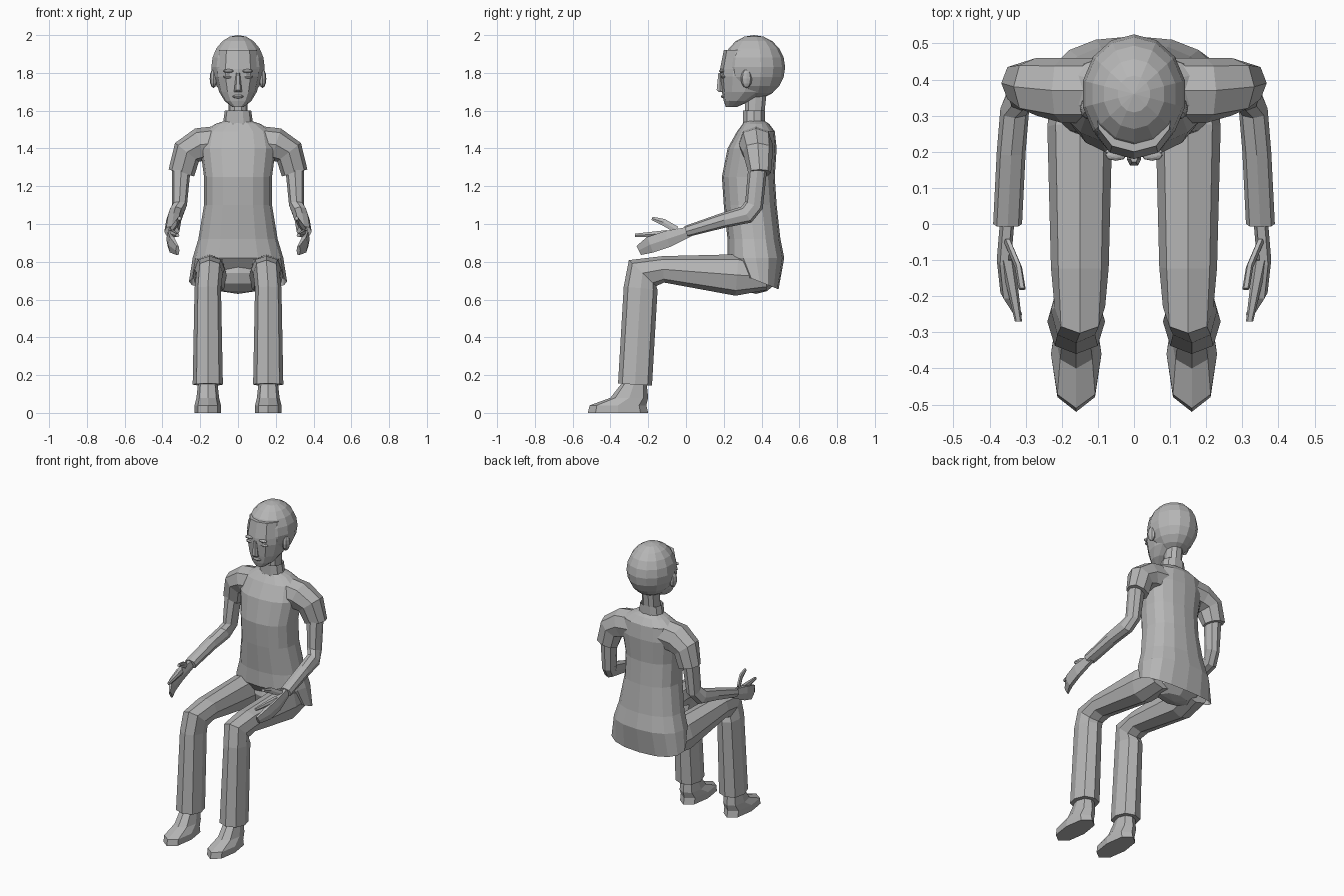
import bpy
import bmesh
from math import cos, sin, pi, copysign
from mathutils import Vector, Matrix

SIDEWAYS = Vector((1, 0, 0))
FORWARD = Vector((0, -1, 0))
UPWARD = Vector((0, 0, 1))
BOXINESS = .85

cube = bpy.data.objects.get("Cube")
if cube:
    bpy.data.objects.remove(cube)

grey = bpy.data.materials.new("plain grey")
grey.use_nodes = True
grey.diffuse_color = (.47, .47, .47, 1)
shader = grey.node_tree.nodes["Principled BSDF"]
shader.inputs["Base Color"].default_value = grey.diffuse_color


def finish(name, bm, mirrored):
    """Turn a bmesh into a flat-shaded object, optionally mirrored across x."""
    bmesh.ops.recalc_face_normals(bm, faces=bm.faces)
    mesh = bpy.data.meshes.new(name)
    bm.to_mesh(mesh)
    bm.free()
    mesh.materials.append(grey)
    obj = bpy.data.objects.new(name, mesh)
    bpy.context.collection.objects.link(obj)
    if mirrored:
        mirror = obj.modifiers.new("Mirror", "MIRROR")
        mirror.use_mirror_merge = False
    return obj


def rounded(value):
    """Push a sine or cosine outwards for a slightly boxy section."""
    return copysign(abs(value) ** BOXINESS, value)


def path_direction(points, index):
    """Average direction of the path segments meeting at a point."""
    total = Vector()
    if index > 0:
        total += (points[index] - points[index - 1]).normalized()
    if index < len(points) - 1:
        total += (points[index + 1] - points[index]).normalized()
    return total.normalized()


def loft(name, stations, sides=8, across=SIDEWAYS, level=False,
         mirrored=False, open_start=False, open_end=False):
    """Skin sections at (x, y, z, half width, half depth) along their path.

    Sections turn with the path, or stay horizontal when level is set."""
    bm = bmesh.new()
    points = [Vector(station[:3]) for station in stations]
    loops = []
    for index, (point, station) in enumerate(zip(points, stations)):
        wide, deep = station[3:]
        direction = UPWARD if level else path_direction(points, index)
        outward = direction.cross(across).normalized()
        loop = []
        for step in range(sides):
            angle = 2 * pi * step / sides
            offset = (across * wide * rounded(cos(angle))
                      + outward * deep * rounded(sin(angle)))
            loop.append(bm.verts.new(point + offset))
        loops.append(loop)
    for lower, upper in zip(loops, loops[1:]):
        for step in range(sides):
            following = (step + 1) % sides
            bm.faces.new((lower[step], lower[following],
                          upper[following], upper[step]))
    if not open_start:
        bm.faces.new(loops[0])
    if not open_end:
        bm.faces.new(loops[-1])
    return finish(name, bm, mirrored)


def ellipsoid(centre, size, segments=8, rings=6):
    """Low-poly ellipsoid mesh."""
    bm = bmesh.new()
    place = Matrix.Translation(centre) @ Matrix.Diagonal((*size, 1))
    bmesh.ops.create_uvsphere(bm, u_segments=segments, v_segments=rings,
                              radius=1, matrix=place)
    return bm


def blob(name, centre, size, mirrored=False):
    """Small rounded part."""
    return finish(name, ellipsoid(centre, size), mirrored)


# Shirt body, with an open hem that hangs lower at the back
shirt_sides = 16
shirt = loft("shirt_body", [
    (0, .39, .69, .26, .1),
    (0, .37, .82, .24, .15),
    (0, .36, .92, .21, .14),
    (0, .34, 1.1, .18, .14),
    (0, .33, 1.25, .18, .14),
    (0, .35, 1.4, .2, .13),
    (0, .37, 1.49, .18, .1),
    (0, .37, 1.53, .12, .07),
    (0, .36, 1.55, .06, .05),
], sides=shirt_sides, level=True, open_start=True)
for vertex in shirt.data.vertices[:shirt_sides]:
    vertex.co.z -= .4 * (vertex.co.y - .4)

# Sleeves and collar
loft("sleeve", [
    (.1, .37, 1.43, .09, .09),
    (.2, .37, 1.42, .09, .09),
    (.27, .38, 1.38, .08, .08),
    (.3, .39, 1.27, .06, .07),
], across=FORWARD, mirrored=True)

loft("collar", [
    (0, .36, 1.53, .08, .06),
    (0, .36, 1.6, .07, .06),
], sides=10, level=True, open_end=True)

# Arms, bent forward at the elbow
loft("arm", [
    (.3, .38, 1.3, .05, .05),
    (.31, .36, 1.1, .04, .05),
    (.33, .32, 1.05, .04, .05),
    (.34, .2, 1.02, .04, .04),
    (.35, 0, .96, .04, .03),
], mirrored=True)

# Hands
loft("palm_and_fingers", [
    (.35, .02, .96, .02, .03),
    (.36, -.1, .92, .02, .05),
    (.35, -.19, .89, .02, .05),
    (.32, -.25, .86, .01, .03),
], sides=6, mirrored=True)

loft("index_finger", [
    (.35, -.1, .95, .02, .02),
    (.32, -.27, .94, .01, .01),
], sides=6, mirrored=True)

loft("thumb", [
    (.35, -.05, .97, .01, .02),
    (.32, -.12, 1.01, .01, .02),
    (.31, -.18, 1.03, .01, .01),
], sides=6, mirrored=True)

# Trousers, bent at the knee
blob("trouser_seat", (0, .37, .74), (.2, .12, .11))

loft("trouser_leg", [
    (.13, .43, .72, .09, .07),
    (.15, .27, .73, .09, .11),
    (.15, -.12, .76, .08, .07),
    (.15, -.23, .74, .07, .1),
    (.16, -.24, .66, .07, .09),
    (.16, -.27, .15, .08, .09),
], mirrored=True)

# Shoes
loft("foot", [
    (.16, -.36, 0, .07, .16),
    (.16, -.36, .04, .07, .15),
    (.16, -.3, .08, .06, .1),
    (.16, -.27, .17, .05, .06),
], level=True, mirrored=True)

# Neck and face
loft("neck", [
    (0, .36, 1.52, .05, .05),
    (0, .37, 1.7, .05, .06),
], sides=10, level=True)

loft("face", [
    (0, .24, 1.62, .03, .03),
    (0, .27, 1.65, .07, .07),
    (0, .31, 1.7, .1, .12),
    (0, .33, 1.78, .12, .15),
    (0, .34, 1.82, .12, .16),
    (0, .34, 1.92, .11, .14),
], sides=12, level=True)

# Hair: a rounded cap cut along the hairline
hair = ellipsoid((0, .36, 1.83), (.145, .165, .17), segments=14, rings=10)
bmesh.ops.bisect_plane(hair, geom=hair.verts[:] + hair.edges[:] + hair.faces[:],
                       plane_co=(0, .2, 1.9), plane_no=(0, -.9, -.4),
                       clear_outer=True)
finish("hair", hair, False)

# Facial features
blob("ear", (.13, .32, 1.77), (.02, .03, .05), True)
blob("eye", (.05, .2, 1.78), (.03, .015, .01), True)
blob("brow", (.05, .19, 1.81), (.03, .015, .01), True)
blob("lips", (0, .2, 1.675), (.03, .015, .01))
loft("nose", [
    (0, .19, 1.7, .02, .02),
    (0, .18, 1.71, .02, .02),
    (0, .18, 1.8, .01, .01),
], sides=6, level=True)
